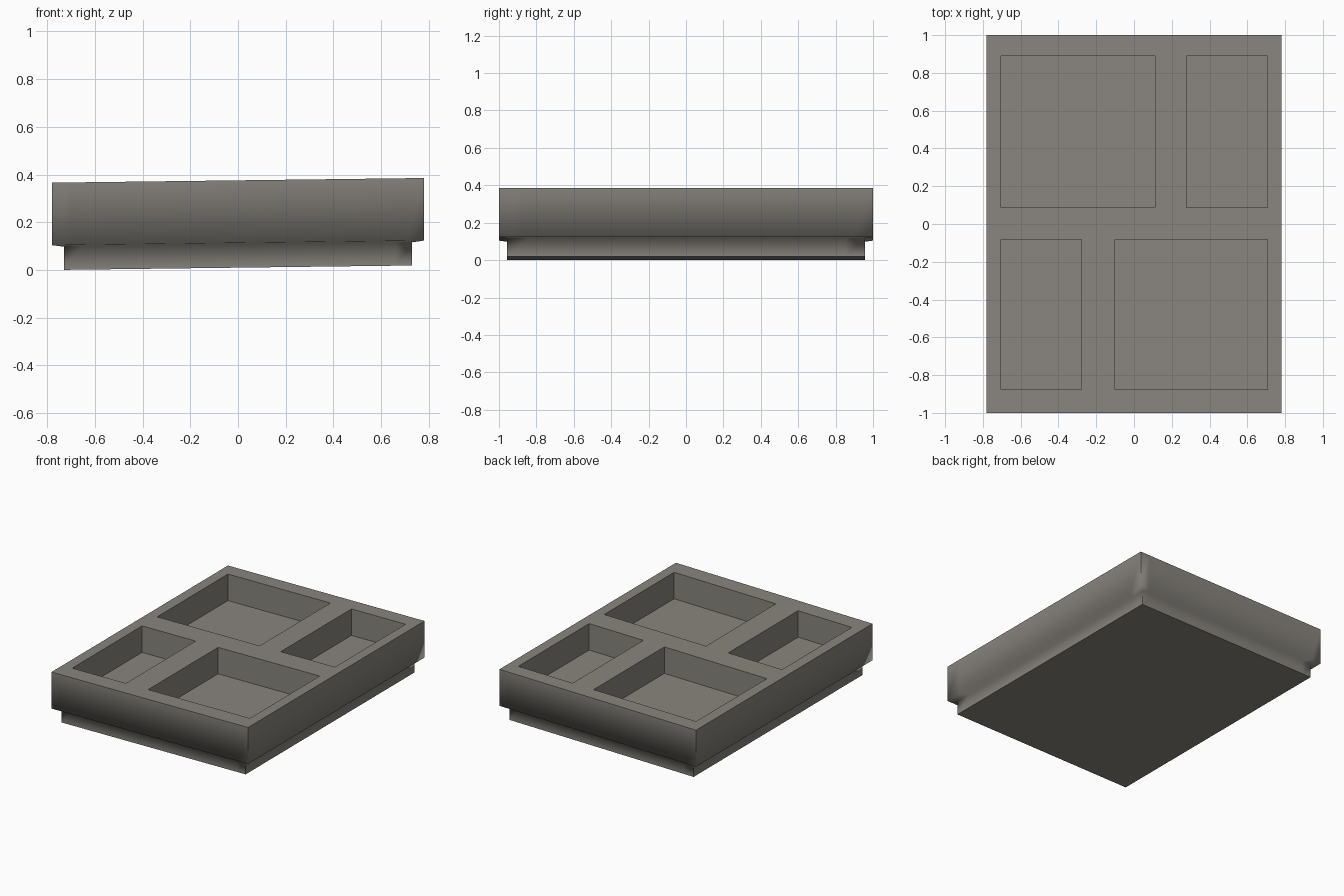
import bpy, bmesh

if "Cube" in bpy.data.objects:
    bpy.data.objects.remove(bpy.data.objects["Cube"])

mat = bpy.data.materials.new("warm grey")
mat.diffuse_color = (0.25, 0.235, 0.21, 1)
mat.use_nodes = True
mat.node_tree.nodes["Principled BSDF"].inputs["Base Color"].default_value = mat.diffuse_color

TOP, DEPTH, SLOPE = 0.376, 0.19, 0.0125
xs = [-0.78, -0.703, -0.277, -0.10, 0.11, 0.277, 0.707, 0.78]
ys = [-1.0, -0.875, -0.083, 0.088, 0.89, 1.0]
# pocket areas as (x0, x1, y0, y1)
pockets = [(-0.703, 0.11, 0.088, 0.89), (0.277, 0.707, 0.088, 0.89),
           (-0.703, -0.277, -0.875, -0.083), (-0.10, 0.707, -0.875, -0.083)]

bm = bmesh.new()
grid = [[bm.verts.new((x, y, TOP)) for y in ys] for x in xs]
for i in range(len(xs) - 1):
    for j in range(len(ys) - 1):
        bm.faces.new((grid[i][j], grid[i+1][j], grid[i+1][j+1], grid[i][j+1]))
rim = [e for e in bm.edges if e.is_boundary]

# outer wall, lip underside, base wall: each ring extruded from the last
sides, soft = [], []
for k, (hx, hy, z) in enumerate([(0.78, 1.0, 0.114), (0.73, 0.956, 0.107), (0.73, 0.956, 0.01)]):
    ret = bmesh.ops.extrude_edge_only(bm, edges=rim)["geom"]
    verts = [g for g in ret if isinstance(g, bmesh.types.BMVert)]
    sides += [g for g in ret if isinstance(g, bmesh.types.BMFace)]
    vs = set(verts)
    rim = [g for g in ret if isinstance(g, bmesh.types.BMEdge)
           and g.verts[0] in vs and g.verts[1] in vs]
    for v in verts:
        sx = hx / max(abs(w.co.x) for w in verts) if v is verts[0] else sx
        sy = hy / max(abs(w.co.y) for w in verts) if v is verts[0] else sy
        v.co = (v.co.x * sx, v.co.y * sy, z)
    if k < 2:
        soft += rim
for f in sides:
    f.smooth = True
bmesh.ops.contextual_create(bm, geom=rim)

# sunken pockets
for x0, x1, y0, y1 in pockets:
    region = []
    for f in bm.faces:
        c = f.calc_center_median()
        if x0 < c.x < x1 and y0 < c.y < y1 and abs(c.z - TOP) < 1e-4:
            region.append(f)
    ret = bmesh.ops.extrude_face_region(bm, geom=region)["geom"]
    bmesh.ops.delete(bm, geom=[f for f in region if f.is_valid], context='FACES')
    for v in ret:
        if isinstance(v, bmesh.types.BMVert):
            v.co.z -= DEPTH

# keep hard edges crisp, leave the two lip edges soft
bmesh.ops.recalc_face_normals(bm, faces=bm.faces[:])
soft = set(soft)
for e in bm.edges:
    if e not in soft and len(e.link_faces) == 2 and e.calc_face_angle(0) > 0.5:
        e.smooth = False
# the whole tray tilts slightly, rising to the right
for v in bm.verts:
    v.co.z += SLOPE * v.co.x

me = bpy.data.meshes.new("divided_tray")
bm.to_mesh(me)
bm.free()
me.materials.append(mat)
ob = bpy.data.objects.new("divided_tray", me)
bpy.context.collection.objects.link(ob)
